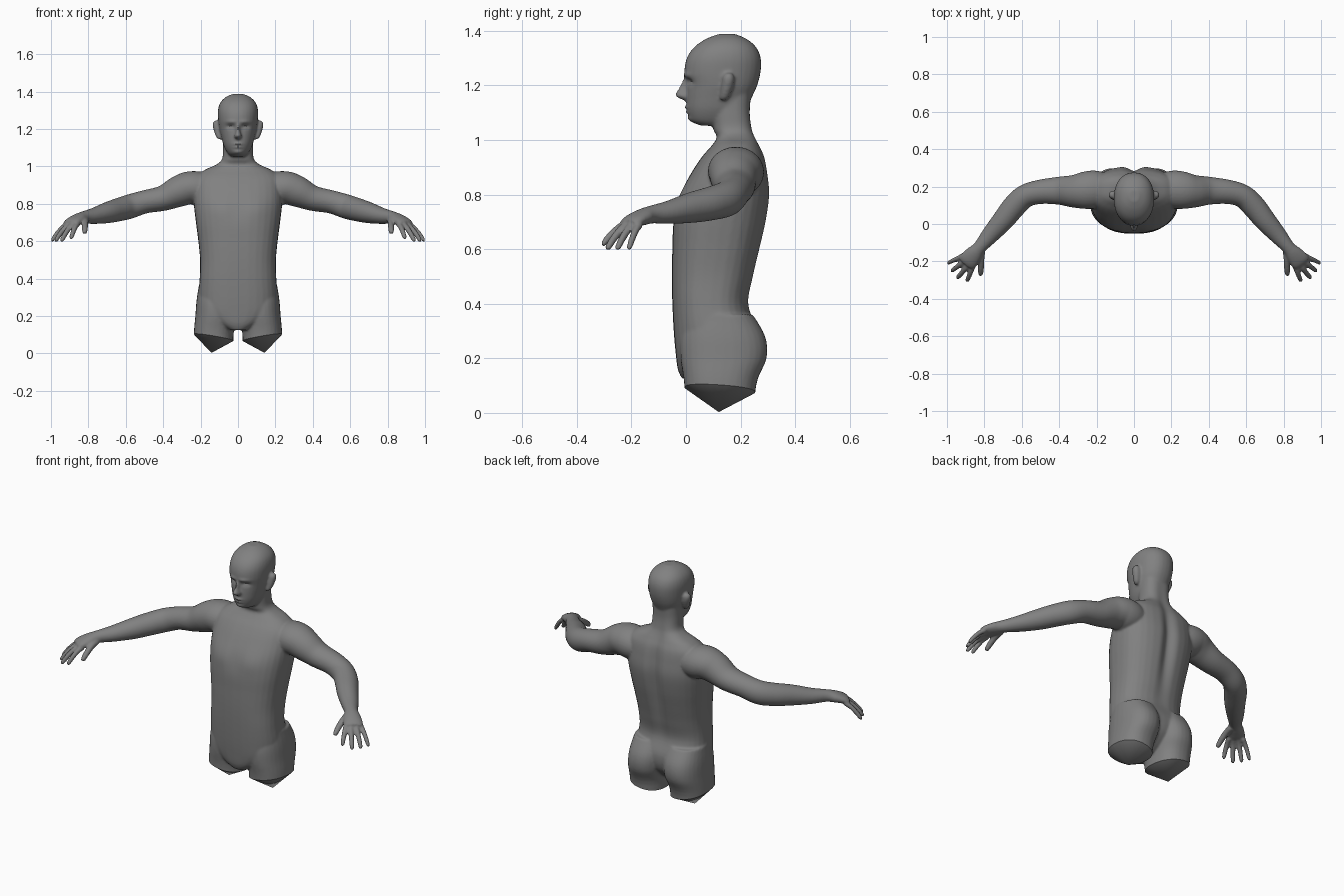
import bpy, bmesh, math
from mathutils import Vector

cube = bpy.data.objects.get("Cube")
if cube:
    bpy.data.objects.remove(cube)

UP = Vector((0, 0, 1))
SIDES = 32
bm = bmesh.new()


def spline(rows, steps=5):
    """Catmull-Rom interpolation through rows of numbers."""
    out = []
    for i in range(len(rows) - 1):
        a, b = rows[max(i - 1, 0)], rows[i]
        c, d = rows[i + 1], rows[min(i + 2, len(rows) - 1)]
        for s in range(steps):
            t = s / steps
            out.append([0.5 * (2 * q + (r - p) * t + (2 * p - 5 * q + 4 * r - w) * t * t
                               + (3 * q - p - 3 * r + w) * t ** 3)
                        for p, q, r, w in zip(a, b, c, d)])
    return out + [list(rows[-1])]


def power(v, n):
    return math.copysign(abs(v) ** (2 / n), v)


def outline(n):
    angles = [math.tau * i / SIDES for i in range(SIDES)]
    return [(power(math.cos(a), n), power(math.sin(a), n)) for a in angles]


def skin(rings):
    """Closed surface through rings of points."""
    loops = [[bm.verts.new(p) for p in ring] for ring in rings]
    for a, b in zip(loops, loops[1:]):
        for i in range(SIDES):
            j = (i + 1) % SIDES
            bm.faces.new((a[i], a[j], b[j], b[i]))
    bm.faces.new(loops[0][::-1])
    bm.faces.new(loops[-1])


def column(rows, n=2.0):
    """Upright loft; each row is z, x range, y range."""
    rings = []
    for z, x0, x1, y0, y1 in spline(rows):
        rings.append([((x0 + x1) / 2 + u * (x1 - x0) / 2,
                       (y0 + y1) / 2 + v * (y1 - y0) / 2, z) for u, v in outline(n)])
    skin(rings)


def centred(rows, n):
    column([(z, -w, w, y0, y1) for z, w, y0, y1 in rows], n)


def limb(rows):
    """Loft along a path; each row is x, y, z, half width, half height."""
    rows = spline(rows)
    points = [Vector(r[:3]) for r in rows]
    rings = []
    for i, (p, r) in enumerate(zip(points, rows)):
        d = (points[min(i + 1, len(points) - 1)] - points[max(i - 1, 0)]).normalized()
        side = d.cross(UP).normalized()
        top = side.cross(d)
        rings.append([p + side * u * r[3] + top * v * r[4] for u, v in outline(2)])
    skin(rings)


# Torso and neck
centred([(.125, .05, -.015, .15), (.16, .12, -.03, .2), (.22, .2, -.038, .25),
         (.3, .212, -.045, .26), (.4, .205, -.05, .23), (.5, .203, -.052, .248),
         (.6, .212, -.05, .272), (.7, .225, -.045, .295), (.8, .236, -.02, .308),
         (.88, .235, .02, .3), (.94, .225, .06, .288), (.98, .18, .095, .27),
         (1.01, .115, .113, .256), (1.04, .085, .1, .246), (1.1, .08, .095, .237),
         (1.17, .08, .1, .24)], 2.5)

# Head and nose
centred([(1.052, .035, .055, .16), (1.07, .055, .02, .19), (1.11, .076, .004, .222),
         (1.16, .09, .002, .245), (1.2, .1, .003, .262), (1.25, .106, -.006, .274),
         (1.3, .107, .003, .274), (1.34, .095, .03, .257), (1.37, .066, .073, .222),
         (1.388, .025, .12, .18)], 2.2)
centred([(1.143, .012, -.004, .04), (1.157, .021, -.034, .04), (1.168, .019, -.04, .04),
         (1.19, .012, -.026, .04), (1.23, .01, -.008, .04)], 2)

# Legs, left long here and trimmed below
leg = [(-.08, .025, .235, 0, .245), (.1, .024, .236, -.006, .257),
       (.2, .008, .228, -.02, .295), (.28, .002, .222, -.02, .29),
       (.36, .01, .21, 0, .245)]
column(leg, 2.3)

# Ear
column([(1.145, .09, .105, .125, .15), (1.16, .085, .118, .125, .16),
        (1.2, .085, .132, .13, .175), (1.23, .09, .136, .135, .177),
        (1.245, .1, .125, .145, .168)])

# Arm and palm
limb([(.12, .18, .87, .08, .07), (.2, .185, .88, .1, .09), (.26, .18, .885, .1, .088),
      (.32, .175, .865, .088, .083), (.4, .178, .83, .075, .068),
      (.5, .172, .81, .065, .062), (.58, .15, .785, .062, .065),
      (.64, .095, .768, .063, .062), (.7, .02, .752, .058, .056),
      (.77, -.06, .735, .047, .043), (.825, -.125, .727, .036, .033),
      (.855, -.16, .717, .046, .03), (.885, -.195, .703, .052, .024),
      (.9, -.213, .693, .046, .016)])

# Fingers and thumb: base, tip, thickness
for base, tip, r in [((.815, -.15, .712), (.82, -.275, .642), .017),
                     ((.858, -.218, .692), (.893, -.307, .612), .014),
                     ((.878, -.21, .695), (.945, -.29, .597), .0145),
                     ((.898, -.192, .693), (.977, -.253, .597), .014),
                     ((.915, -.17, .69), (.997, -.21, .597), .013)]:
    a, b = Vector(base), Vector(tip)
    rows = []
    for t, k in [(0, 1.1), (.35, 1), (.7, .95), (.93, .8), (1, .4)]:
        p = a.lerp(b, t) + UP * .05 * t * (1 - t)
        rows.append((*p, r * k, r * k))
    limb(rows)

# Mirror the one-sided limbs by copying everything, then fuse into one skin
copy = bmesh.ops.duplicate(bm, geom=bm.verts[:] + bm.edges[:] + bm.faces[:])["geom"]
for v in copy:
    if isinstance(v, bmesh.types.BMVert):
        v.co.x *= -1
bmesh.ops.recalc_face_normals(bm, faces=bm.faces)
mesh = bpy.data.meshes.new("body")
bm.to_mesh(mesh)
bm.free()
body = bpy.data.objects.new("body", mesh)
bpy.context.collection.objects.link(body)
remesh = body.modifiers.new("fuse", "REMESH")
remesh.mode = "VOXEL"
remesh.voxel_size = .006
soften = body.modifiers.new("soften", "SMOOTH")
soften.factor = .5
soften.iterations = 7
fused = bpy.data.meshes.new_from_object(
    body.evaluated_get(bpy.context.evaluated_depsgraph_get()))
body.modifiers.clear()
body.data = fused

bm = bmesh.new()
bm.from_mesh(fused)


def trim(point, normal):
    bmesh.ops.bisect_plane(bm, geom=bm.verts[:] + bm.edges[:] + bm.faces[:],
                           plane_co=point, plane_no=normal, clear_inner=True)


# Keep the left half, cut the thigh and close it with a shallow point
trim((0, 0, 0), (1, 0, 0))
trim((.13, .12, .085), (-.17, .07, 1))
rim = [e for e in bm.edges if e.is_boundary and max(abs(v.co.x) for v in e.verts) > .001]
tip = bm.verts.new((.142, .12, .003))
for e in rim:
    bm.faces.new((*e.verts, tip))
bmesh.ops.recalc_face_normals(bm, faces=bm.faces)

# Sculpted relief: centre, x and z radius, push along y
RELIEF = [(.04, 0, 1.212, .02, .012, .015),     # eye socket
          (.04, 0, 1.208, .012, .007, -.006),   # eyeball
          (.035, 0, 1.238, .03, .01, -.006),    # brow
          (0, 0, 1.12, .022, .007, -.008),      # upper lip
          (0, 0, 1.102, .02, .006, -.007),      # lower lip
          (0, .01, 1.075, .025, .012, -.008),   # chin
          (.1, -.02, .77, .07, .06, -.008),     # chest
          (0, .29, .75, .035, .25, -.025)]      # spine
for v in bm.verts:
    p = v.co.copy()
    for x, y, z, rx, rz, push in RELIEF:
        if abs(p.y - y) < .07:
            v.co.y += push * math.exp(-((p.x - x) / rx) ** 2 - ((p.z - z) / rz) ** 2)
bm.to_mesh(fused)
bm.free()

# Material
grey = bpy.data.materials.new("plain grey")
grey.use_nodes = True
colour = (.22, .22, .22, 1)
grey.diffuse_color = colour
grey.node_tree.nodes["Principled BSDF"].inputs["Base Color"].default_value = colour
fused.materials.clear()
fused.materials.append(grey)

bpy.ops.object.select_all(action="DESELECT")
body.select_set(True)
bpy.context.view_layer.objects.active = body
bpy.ops.object.shade_smooth_by_angle(angle=math.radians(35))
mirror = body.modifiers.new("mirror", "MIRROR")
mirror.merge_threshold = .0005
